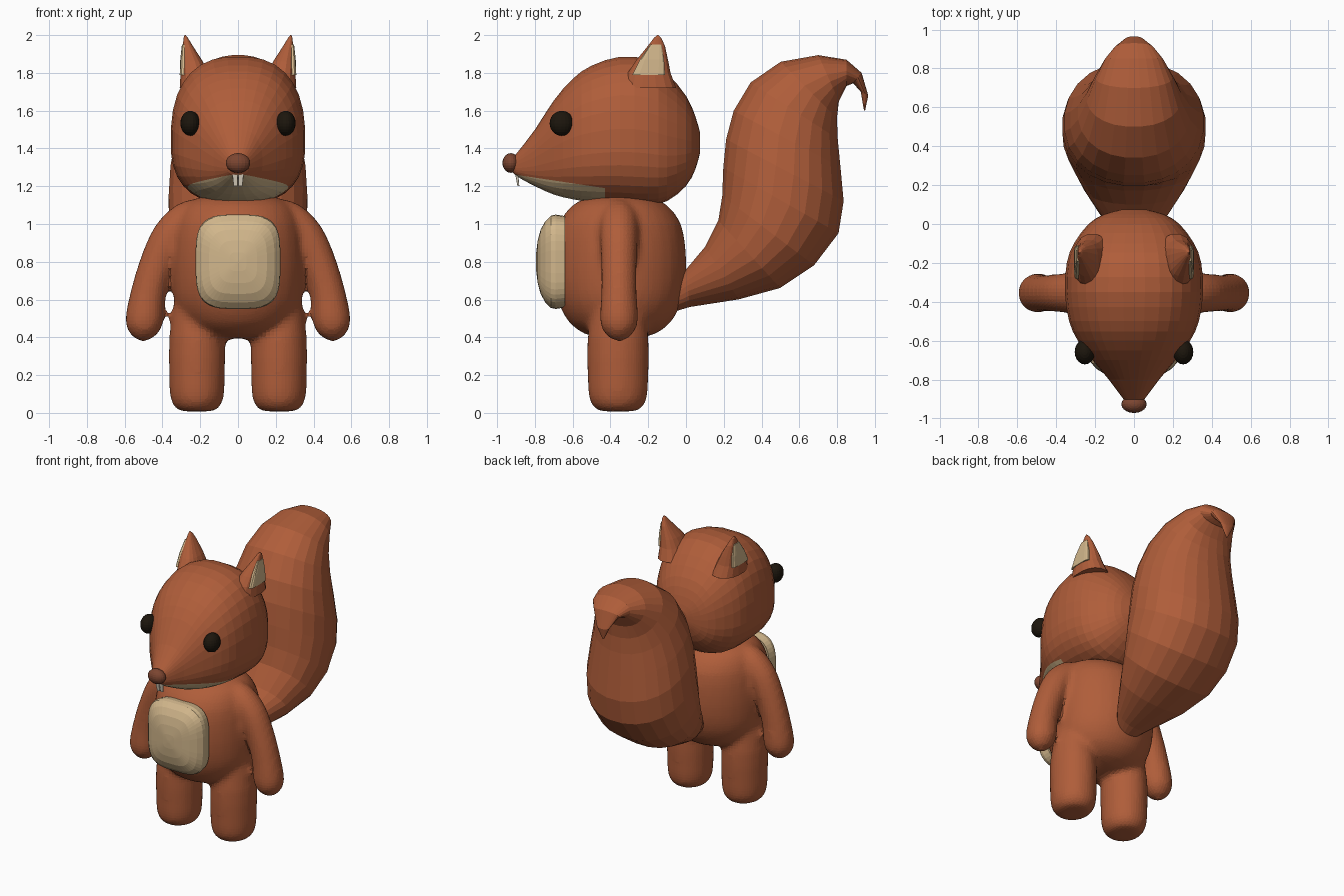
import bpy, bmesh, math
from mathutils import Vector as V

if "Cube" in bpy.data.objects:
    bpy.data.objects.remove(bpy.data.objects["Cube"])


def material(name, rgb):
    m = bpy.data.materials.new(name)
    m.diffuse_color = (*rgb, 1)
    m.use_nodes = True
    m.node_tree.nodes["Principled BSDF"].inputs["Base Color"].default_value = m.diffuse_color
    return m


FUR = material("fur", (0.43, 0.11, 0.042))
CREAM = material("cream", (0.64, 0.47, 0.26))
BLACK = material("black", (0.012, 0.008, 0.004))
BROWN = material("brown", (0.2, 0.06, 0.03))
TOOTH = material("tooth", (0.75, 0.68, 0.55))


def spline(rows, steps):
    """Catmull-Rom through rows of numbers."""
    out = []
    for i in range(len(rows) - 1):
        a, b, c, d = (rows[max(0, min(len(rows) - 1, i + k))] for k in (-1, 0, 1, 2))
        for s in range(steps):
            t = s / steps
            out.append([q + 0.5 * t * (r - p + t * (2*p - 5*q + 4*r - w + t * (3*(q - r) + w - p)))
                        for p, q, r, w in zip(a, b, c, d)])
    return out + [list(rows[-1])]


def loft(bm, rings, n=24, power=2.0):
    """Rings are (centre, side axis, up axis, down axis) superellipses, capped."""
    loops = []
    for c, u, up, down in rings:
        loop = []
        for k in range(n):
            a = 2 * math.pi * (k + 0.5) / n
            ca, sa = math.cos(a), math.sin(a)
            x = math.copysign(abs(ca) ** (2 / power), ca)
            y = abs(sa) ** (2 / power)
            loop.append(bm.verts.new(V(c) + V(u) * x + V(up if sa > 0 else down) * y))
        loops.append(loop)
    for p, q in zip(loops, loops[1:]):
        for k in range(n):
            bm.faces.new((p[k], p[(k + 1) % n], q[(k + 1) % n], q[k]))
    bm.faces.new(loops[0])
    bm.faces.new(loops[-1])


def finish(bm, name, *mats):
    bmesh.ops.recalc_face_normals(bm, faces=bm.faces)
    me = bpy.data.meshes.new(name)
    bm.to_mesh(me)
    bm.free()
    for m in mats:
        me.materials.append(m)
    ob = bpy.data.objects.new(name, me)
    bpy.context.collection.objects.link(ob)
    return ob


def flat_ring(x, y, z, rx, ry):
    return (x, y, z), (rx, 0, 0), (0, ry, 0), (0, -ry, 0)


def ellipsoid(name, c, r, mat):
    bm = bmesh.new()
    bmesh.ops.create_uvsphere(bm, u_segments=20, v_segments=12, radius=1)
    for v in bm.verts:
        v.co = V([v.co[i] * r[i] + c[i] for i in range(3)])
    return finish(bm, name, mat)


# Body: torso, arms and legs fused by a remesh
bm = bmesh.new()
torso = [(0.395, .1, .1), (0.42, .2, .19), (0.48, .285, .27), (0.58, .335, .325), (0.7, .35, .35),
         (0.85, .35, .35), (1.0, .33, .325), (1.1, .28, .25), (1.145, .19, .16), (1.165, .08, .07)]
loft(bm, [flat_ring(0, -0.35, z, rx, ry) for z, rx, ry in spline(torso, 2)], 32)
leg = [(0.008, .08), (0.025, .115), (0.08, .142), (0.2, .148), (0.4, .148), (0.6, .12)]
arm = [(0.18, 1.06, .08), (0.27, 1.02, .1), (0.36, 0.93, .1), (0.43, 0.78, .095), (0.475, 0.63, .095),
       (0.495, 0.5, .102), (0.503, 0.44, .088), (0.508, 0.4, .055), (0.51, 0.38, .02)]
for s in (-1, 1):
    loft(bm, [flat_ring(s * 0.217, -0.36, z, r, r * 1.09) for z, r in spline(leg, 2)])
    pts, rings = spline(arm, 3), []
    for i, (x, z, r) in enumerate(pts):
        p, q = pts[max(i - 1, 0)], pts[min(i + 1, len(pts) - 1)]
        t = V((q[0] - p[0], 0, q[1] - p[1])).normalized()
        side = V((-t.z * s, 0, t.x)) * r
        rings.append(((s * x, -0.355, z), side, (0, r, 0), (0, -r, 0)))
    loft(bm, rings)
body = finish(bm, "body", FUR)
mod = body.modifiers.new("fuse", 'REMESH')
mod.mode, mod.voxel_size = 'VOXEL', 0.02
mod = body.modifiers.new("soften", 'SMOOTH')
mod.factor, mod.iterations = 0.5, 8

# Head: y, top, bottom, half width
head = [(-0.93, 1.335, 1.295, .02), (-0.9, 1.37, 1.255, .055), (-0.8, 1.5, 1.2, .13), (-0.7, 1.655, 1.155, .215),
        (-0.6, 1.77, 1.13, .29), (-0.5, 1.84, 1.115, .335), (-0.35, 1.887, 1.105, .357), (-0.2, 1.872, 1.1, .347),
        (-0.1, 1.80, 1.12, .31), (0, 1.68, 1.2, .235), (0.05, 1.57, 1.29, .155), (0.075, 1.48, 1.38, .06)]
bm = bmesh.new()
rings = []
for y, top, bot, rx in spline(head, 2):
    mid = bot + 0.42 * (top - bot)
    rings.append(((0, y, mid), (rx, 0, 0), (0, 0, top - mid), (0, 0, bot - mid)))
loft(bm, rings, 32, 2.5)
# Cream chin: cut along two planes
for co, no in (((0, -0.43, 1.19), (0, 0.15, 1)), ((0, -0.43, 1.19), (0, 1, 0))):
    bmesh.ops.bisect_plane(bm, geom=bm.verts[:] + bm.edges[:] + bm.faces[:], plane_co=co, plane_no=no)
for f in bm.faces:
    c = f.calc_center_median()
    if c.y < -0.43 and c.z < 1.19 - 0.15 * (c.y + 0.43):
        f.material_index = 1
finish(bm, "head", FUR, CREAM)

# Tail: inner edge y z, outer edge y z, half width
tail = [(-.08, .68, -.08, .53, .08), (0, .76, .02, .56, .15), (.1, .88, .28, .6, .26), (.17, 1.02, .5, .66, .33),
        (.19, 1.15, .68, .78, .365), (.195, 1.3, .81, .95, .37), (.21, 1.45, .837, 1.12, .36),
        (.25, 1.6, .82, 1.3, .33), (.34, 1.75, .805, 1.45, .29), (.5, 1.86, .8, 1.56, .245),
        (.7, 1.895, .81, 1.65, .2), (.85, 1.87, .85, 1.73, .15), (.93, 1.8, .885, 1.745, .1),
        (.965, 1.68, .925, 1.7, .05), (.948, 1.6, .942, 1.602, .006)]
bm = bmesh.new()
rings = []
for y0, z0, y1, z1, w in tail:
    h = V((0, y0 - y1, z0 - z1)) / 2
    rings.append(((0, (y0 + y1) / 2, (z0 + z1) / 2), (w, 0, 0), h, -h))
loft(bm, rings, 24, 2.15)
finish(bm, "tail", FUR)

# Belly patch: rounded square pillow
bm = bmesh.new()
pillow = [(-.64, .97), (-.69, 1), (-.715, .98), (-.745, .86), (-.77, .68), (-.785, .45), (-.793, .2), (-.795, .03)]
loft(bm, [((0, y, 0.8), (.225 * k, 0, 0), (0, 0, .25 * k), (0, 0, -.25 * k)) for y, k in pillow], 40, 3.6)
finish(bm, "belly_patch", CREAM)

# Ears, eyes and teeth, once per side
ear = [(1.72, .12, .31, -.34, -.05), (1.8, .155, .305, -.31, -.08), (1.86, .185, .3, -.27, -.092),
       (1.94, .237, .293, -.205, -.11), (1.985, .265, .288, -.17, -.13), (2.0, .277, .283, -.153, -.147)]
lining = [(1.79, .26, .309, -.285, -.11), (1.87, .26, .306, -.245, -.115), (1.95, .27, .297, -.19, -.13)]
for s, tag in ((-1, "left"), (1, "right")):
    for part, rows, n, power, mat in (("ear", ear, 16, 2.4, FUR), ("inner_ear", lining, 12, 5, CREAM)):
        bm = bmesh.new()
        loft(bm, [flat_ring(s * (x0 + x1) / 2, (y0 + y1) / 2, z, (x1 - x0) / 2, (y1 - y0) / 2)
                  for z, x0, x1, y0, y1 in rows], n, power)
        finish(bm, part + "_" + tag, mat)
    ellipsoid("eye_" + tag, (s * .253, -.658, 1.533), (.052, .064, .066), BLACK)
    bm = bmesh.new()
    loft(bm, [flat_ring(s * .017, -.9, 1.29, .016, .01), flat_ring(s * .013, -.887, 1.2, .01, .005)], 8, 6)
    finish(bm, "tooth_" + tag, TOOTH)

# Nose
ellipsoid("nose", (0, -.927, 1.323), (.065, .045, .052), BROWN)
